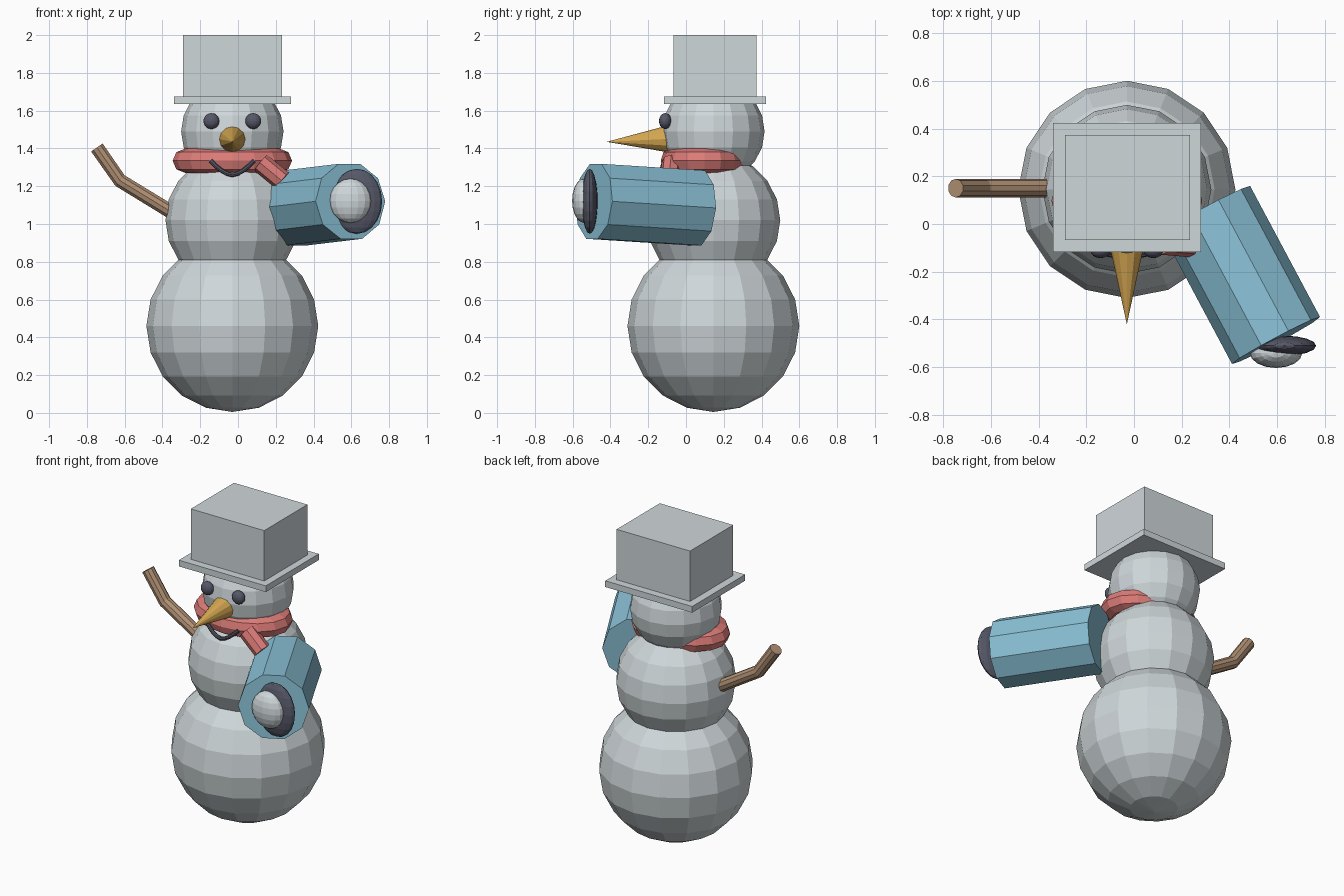
import bpy, bmesh, math
from mathutils import Vector, Matrix

if "Cube" in bpy.data.objects:
    bpy.data.objects.remove(bpy.data.objects["Cube"])


def material(name, rgb):
    m = bpy.data.materials.new(name)
    lin = [((c / 255 + 0.055) / 1.055) ** 2.4 for c in rgb]
    m.diffuse_color = (*lin, 1)
    m.use_nodes = True
    m.node_tree.nodes["Principled BSDF"].inputs["Base Color"].default_value = m.diffuse_color
    return m


SNOW = material("snow grey", (207, 215, 218))
TEAL = material("teal blue", (138, 193, 214))
RED = material("scarf red", (220, 124, 120))
ORANGE = material("carrot ochre", (214, 168, 82))
BROWN = material("stick brown", (178, 146, 117))
DARK = material("coal", (86, 88, 104))


def finish(bm, name, mat):
    bmesh.ops.recalc_face_normals(bm, faces=bm.faces)
    me = bpy.data.meshes.new(name)
    bm.to_mesh(me)
    bm.free()
    me.materials.append(mat)
    ob = bpy.data.objects.new(name, me)
    bpy.context.collection.objects.link(ob)
    return ob


def ball(name, centre, radii, mat, seg=16, rings=10):
    bm = bmesh.new()
    mtx = Matrix.Translation(centre) @ Matrix.Diagonal((*radii, 1))
    bmesh.ops.create_uvsphere(bm, u_segments=seg, v_segments=rings, radius=1, matrix=mtx)
    return finish(bm, name, mat)


def box(name, lo, hi, mat):
    bm = bmesh.new()
    lo, hi = Vector(lo), Vector(hi)
    mtx = Matrix.Translation((lo + hi) / 2) @ Matrix.Diagonal((*(hi - lo), 1))
    bmesh.ops.create_cube(bm, size=1, matrix=mtx)
    return finish(bm, name, mat)


def tube(name, points, radii, n, mat):
    """Closed n-sided tube along a path, with one radius per point."""
    bm = bmesh.new()
    pts = [Vector(p) for p in points]
    rings = []
    for i, p in enumerate(pts):
        d = (pts[min(i + 1, len(pts) - 1)] - pts[max(i - 1, 0)]).normalized()
        side = d.cross(Vector((0, 0, 1))).normalized()
        up = side.cross(d)
        ang = [2 * math.pi * k / n for k in range(n)]
        rings.append([bm.verts.new(p + radii[i] * (side * math.cos(a) + up * math.sin(a)))
                      for a in ang])
    for a, b in zip(rings, rings[1:]):
        for k in range(n):
            j = (k + 1) % n
            bm.faces.new((a[k], a[j], b[j], b[k]))
    bm.faces.new(rings[0])
    bm.faces.new(rings[-1])
    bmesh.ops.remove_doubles(bm, verts=bm.verts, dist=0.0005)
    return finish(bm, name, mat)


CX, CY = -0.03, 0.145

# Three stacked snowballs
for name, z, r in (("lower_body", 0.46, 0.455), ("upper_body", 1.02, 0.354), ("head", 1.49, 0.271)):
    ball(name, (CX, CY, z), (r, r, r), SNOW)

# Square top hat
box("hat_brim", (-0.34, -0.117, 1.635), (0.28, 0.423, 1.675), SNOW)
box("hat_crown", (-0.29, -0.067, 1.675), (0.234, 0.373, 2.0), SNOW)

# Face
for side, name in ((-1, "left_eye"), (1, "right_eye")):
    ball(name, (CX + side * 0.111, -0.11, 1.545), (0.042, 0.033, 0.042), DARK)
tube("nose", [(CX, -0.1, 1.45), (CX, -0.42, 1.435)], [0.07, 0], 12, ORANGE)
arc = [(-1 + i / 4) for i in range(9)]
tube("mouth", [(CX + 0.115 * t, -0.135 + 0.02 * t * t, 1.26 + 0.075 * abs(t) ** 1.7) for t in arc],
     [0.012] * 9, 8, DARK)

# Scarf: flattened ring, deeper at the front
bm = bmesh.new()
N, M = 16, 8
grid = [[bm.verts.new((CX + (0.25 + 0.066 * math.cos(v)) * math.cos(u),
                       0.097 + 0.73 * (0.25 + 0.066 * math.cos(v)) * math.sin(u),
                       1.335 + 0.064 * math.sin(v)))
         for v in (2 * math.pi * j / M for j in range(M))]
        for u in (2 * math.pi * i / N for i in range(N))]
for i in range(N):
    for j in range(M):
        i2, j2 = (i + 1) % N, (j + 1) % M
        bm.faces.new((grid[i][j], grid[i2][j], grid[i2][j2], grid[i][j2]))
finish(bm, "scarf_ring", RED)
tube("scarf_end", [(0.12, -0.075, 1.325), (0.235, -0.085, 1.23)], [0.054, 0.054], 8, RED)

# Stick arm
tube("stick_arm", [(-0.355, 0.15, 1.065), (-0.625, 0.15, 1.23), (-0.747, 0.15, 1.405)],
     [0.039] * 3, 10, BROWN)

# Barrel arm with a dark muzzle and a snowball in it
tube("barrel_arm", [(0.302, 0.061, 1.085), (0.595, -0.488, 1.12)], [0.209, 0.209], 10, TEAL)
ball("barrel_mouth", (0.63, -0.51, 1.12), (0.133, 0.042, 0.172), DARK)
ball("loaded_snowball", (0.595, -0.54, 1.123), (0.11, 0.063, 0.117), SNOW)
